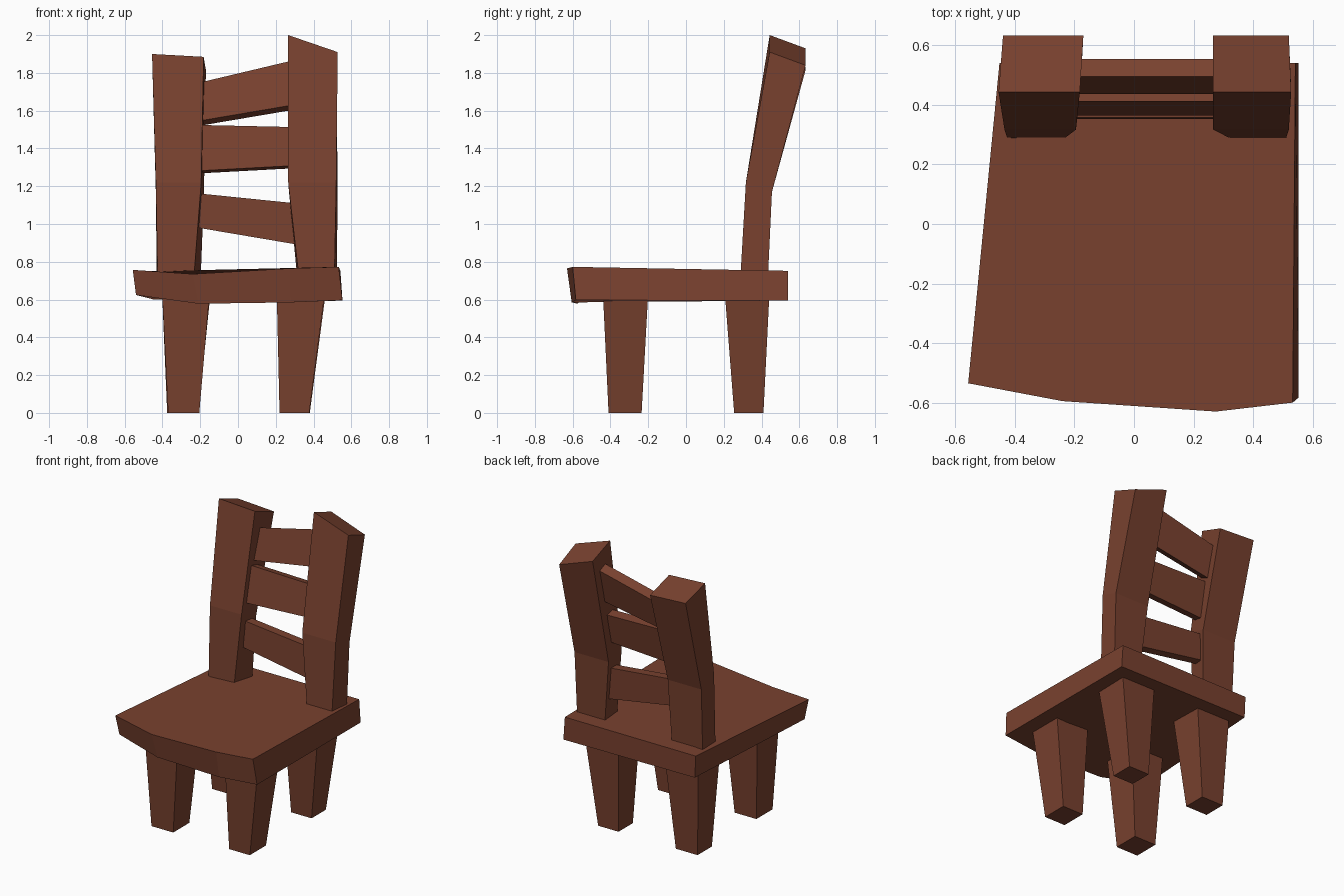
import bpy, bmesh

wood = bpy.data.materials.new("reddish brown wood")
wood.diffuse_color = (0.19, 0.053, 0.028, 1)


def loft(name, rings):
    """Skin a stack of equal-length point rings and cap both ends."""
    bm = bmesh.new()
    vs = [[bm.verts.new(p) for p in r] for r in rings]
    n = len(rings[0])
    for a, b in zip(vs, vs[1:]):
        for i in range(n):
            j = (i + 1) % n
            bm.faces.new((a[i], a[j], b[j], b[i]))
    bm.faces.new(vs[0][::-1])
    bm.faces.new(vs[-1])
    bmesh.ops.recalc_face_normals(bm, faces=bm.faces)
    me = bpy.data.meshes.new(name)
    bm.to_mesh(me)
    bm.free()
    me.materials.append(wood)
    ob = bpy.data.objects.new(name, me)
    bpy.context.collection.objects.link(ob)
    return ob


def rect(x0, x1, y0, y1, z):
    return [(x0, y0, z), (x1, y0, z), (x1, y1, z), (x0, y1, z)]


# Seat: crooked slab with a bowed front edge
loft("seat", [
    [(-0.54, -0.515, 0.624), (-0.21, -0.575, 0.578), (0.28, -0.605, 0.585),
     (0.553, -0.583, 0.597), (0.553, 0.54, 0.595), (-0.445, 0.54, 0.60)],
    [(-0.557, -0.535, 0.757), (-0.24, -0.595, 0.735), (0.275, -0.63, 0.765),
     (0.533, -0.60, 0.773), (0.542, 0.54, 0.752), (-0.452, 0.54, 0.75)]])

# Four tapered legs: foot x range, foot y range, top x range, top y range
legs = {
    "front_left_leg": ((-0.37, -0.205), (-0.41, -0.235), (-0.402, -0.15), (-0.44, -0.20)),
    "front_right_leg": ((0.22, 0.377), (-0.41, -0.235), (0.205, 0.46), (-0.44, -0.20)),
    "back_left_leg": ((-0.375, -0.21), (0.255, 0.41), (-0.402, -0.145), (0.205, 0.442)),
    "back_right_leg": ((0.225, 0.38), (0.255, 0.41), (0.205, 0.465), (0.205, 0.442)),
}
for name, (fx, fy, tx, ty) in legs.items():
    loft(name, [rect(*fx, *fy, 0), rect(*tx, *ty, 0.64)])

# Back posts: upright to the kink, then leaning back, with a sloping top
loft("left_back_post", [
    [(-0.425, 0.287, 0.70), (-0.235, 0.287, 0.70), (-0.198, 0.433, 0.70), (-0.43, 0.433, 0.70)],
    [(-0.435, 0.317, 1.22), (-0.195, 0.317, 1.22), (-0.18, 0.455, 1.17), (-0.435, 0.455, 1.17)],
    [(-0.455, 0.443, 1.90), (-0.182, 0.443, 1.885), (-0.17, 0.633, 1.815), (-0.44, 0.633, 1.83)]])
loft("right_back_post", [
    [(0.325, 0.287, 0.70), (0.51, 0.287, 0.70), (0.522, 0.433, 0.70), (0.315, 0.433, 0.70)],
    [(0.266, 0.317, 1.22), (0.52, 0.317, 1.22), (0.528, 0.455, 1.17), (0.27, 0.455, 1.17)],
    [(0.266, 0.443, 2.00), (0.528, 0.443, 1.91), (0.52, 0.633, 1.84), (0.266, 0.633, 1.93)]])

# Back slats: (z bottom, z top) at the left and right, front y at bottom and top,
# and how much lower the rear edges sit
slats = [
    ("lower_slat", (0.985, 1.165), (0.885, 1.105), 0.352, 0.358, 0.0),
    ("middle_slat", (1.28, 1.525), (1.312, 1.512), 0.365, 0.412, 0.014),
    ("upper_slat", (1.54, 1.74), (1.64, 1.88), 0.437, 0.495, 0.026),
]
for name, left, right, yb, yt, drop in slats:
    loft(name, [[(x, yb, b), (x, yb + 0.06, b - drop),
                 (x, yt + 0.06, t - drop), (x, yt, t)]
                for x, (b, t) in ((-0.24, left), (0.35, right))])
